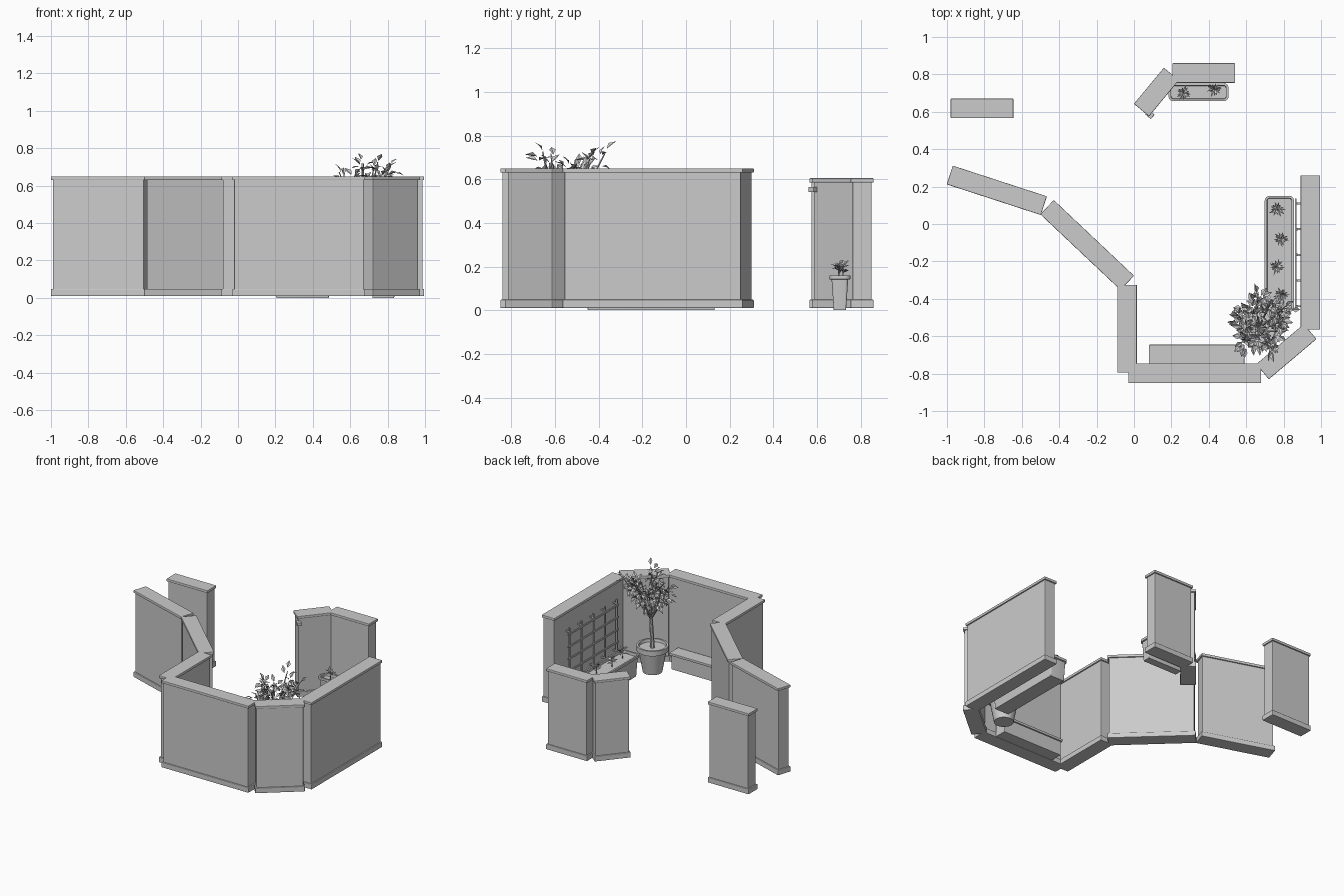
import bpy, bmesh, math, random
from mathutils import Vector, Matrix

random.seed(7)
if "Cube" in bpy.data.objects:
    bpy.data.objects.remove(bpy.data.objects["Cube"])

grey = bpy.data.materials.new("plain_grey")
grey.use_nodes = True
colour = (0.6, 0.6, 0.6, 1)
grey.diffuse_color = colour
grey.node_tree.nodes["Principled BSDF"].inputs["Base Color"].default_value = colour


def finish(bm, name, smooth=False, bevel=0):
    mesh = bpy.data.meshes.new(name)
    bm.to_mesh(mesh)
    bm.free()
    mesh.materials.append(grey)
    obj = bpy.data.objects.new(name, mesh)
    bpy.context.scene.collection.objects.link(obj)
    if bevel:
        mod = obj.modifiers.new("soft_edges", 'BEVEL')
        mod.width, mod.segments = bevel, 2
    if smooth:
        bpy.ops.object.select_all(action='DESELECT')
        obj.select_set(True)
        bpy.context.view_layer.objects.active = obj
        bpy.ops.object.shade_smooth_by_angle(angle=math.radians(35))
    return obj


def box(bm, centre, size, turn=0):
    matrix = (Matrix.Translation(centre) @ Matrix.Rotation(turn, 4, 'Z')
              @ Matrix.Diagonal((*size, 1)))
    bmesh.ops.create_cube(bm, size=1, matrix=matrix)


def rod(bm, a, b, r1, r2, sides=8):
    a, b = Vector(a), Vector(b)
    turn = (b - a).to_track_quat('Z', 'Y').to_matrix().to_4x4()
    bmesh.ops.create_cone(bm, cap_ends=True, segments=sides, radius1=r1, radius2=r2,
                          depth=(b - a).length,
                          matrix=Matrix.Translation((a + b) / 2) @ turn)


def leaf(bm, root, direction, length, width):
    # Folded pointed leaf: two halves meeting at the midrib
    d = direction.normalized()
    side = d.cross(Vector((0, 0, 1)))
    if side.length < 0.01:
        side = Vector((1, 0, 0))
    side.normalize()
    side = Matrix.Rotation(random.uniform(-0.7, 0.7), 3, d) @ side
    up = side.cross(d)
    mid = root + d * length * 0.45
    base = bm.verts.new(root)
    rib = bm.verts.new(mid)
    tip = bm.verts.new(root + d * length - up * length * 0.15)
    for s in (-1, 1):
        edge = bm.verts.new(mid + side * s * width + up * width * 0.4)
        order = (base, rib, tip, edge)
        bm.faces.new(order if s < 0 else order[::-1])


def wall(name, a, b, height, thick=0.105):
    # Panel with a wider skirting and a coping
    a, b = Vector(a), Vector(b)
    run, (x, y) = (b - a), (a + b) / 2
    turn = math.atan2(run.y, run.x)
    bm = bmesh.new()
    for low, high, inset in ((0.01, 0.048, 0.0), (0.03, height - 0.01, 0.009),
                             (height - 0.02, height, 0.0)):
        box(bm, (x, y, (low + high) / 2),
            (run.length - 2 * inset, thick - 2 * inset, high - low), turn)
    finish(bm, name, bevel=0.004)


def vessel(name, x, y, hx, hy, radius, profile):
    # Rounded rectangle rings lofted through (inset, height) pairs
    bm = bmesh.new()
    rings = []
    for inset, z in profile:
        r = max(radius - inset, 0.004)
        ring = []
        for k, (sx, sy) in enumerate(((1, 1), (-1, 1), (-1, -1), (1, -1))):
            for j in range(7):
                t = (k + j / 6.2) * math.pi / 2
                ring.append(bm.verts.new((
                    x + sx * (hx - inset - r) + r * math.cos(t),
                    y + sy * (hy - inset - r) + r * math.sin(t), z)))
        rings.append(ring)
    n = len(rings[0])
    for low, high in zip(rings, rings[1:]):
        for i in range(n):
            bm.faces.new((low[i], low[(i + 1) % n], high[(i + 1) % n], high[i]))
    bm.faces.new(rings[0][::-1])
    bm.faces.new(rings[-1])
    finish(bm, name, smooth=True)


def seedling(name, x, y, z, height=0.1):
    bm = bmesh.new()
    rod(bm, (x, y, z), (x, y, z + height * 0.7), 0.003, 0.002, 6)
    for i in range(14):
        t = i * 2.4
        root = Vector((x, y, z + height * random.uniform(0.25, 0.7)))
        aim = Vector((math.cos(t), math.sin(t), random.uniform(0.1, 1.1)))
        leaf(bm, root, aim, random.uniform(0.035, 0.05), 0.008)
    finish(bm, name)


# Enclosing walls
TALL, LOW = 0.65, 0.605
wall("right_outer_wall", (-0.985, 0.262), (-0.482, 0.098), TALL)
wall("right_diagonal_wall", (-0.465, 0.09), (-0.036, -0.315), TALL)
wall("right_inner_wall", (-0.037, -0.325), (-0.037, -0.795), TALL)
wall("front_wall", (-0.03, -0.798), (0.68, -0.798), TALL)
wall("front_corner_wall", (0.687, -0.79), (0.942, -0.575), TALL)
wall("left_wall", (0.943, -0.565), (0.943, 0.26), TALL)
wall("back_wall", (0.205, 0.807), (0.54, 0.807), LOW)
wall("back_angled_wall", (0.04, 0.609), (0.2, 0.802), LOW)
wall("back_free_wall", (-0.98, 0.618), (-0.645, 0.618), LOW)

# Small fitting on the angled wall
bm = bmesh.new()
box(bm, (0.085, 0.585, 0.553), (0.03, 0.04, 0.025), math.radians(50))
finish(bm, "wall_fitting", bevel=0.003)

# Low bench against the front wall
bm = bmesh.new()
box(bm, (0.335, -0.7, 0.063), (0.49, 0.09, 0.106))
box(bm, (0.335, -0.697, 0.123), (0.51, 0.104, 0.018))
finish(bm, "bench", bevel=0.003)

# Planters with rims and sunken soil
trough = ((0.02, 0), (0.01, 0.14), (0, 0.142), (0, 0.16), (0.012, 0.16), (0.014, 0.14))
vessel("side_planter", 0.777, -0.16, 0.078, 0.31, 0.025, trough)
vessel("back_planter", 0.345, 0.705, 0.16, 0.048, 0.025, trough)
for i, y in enumerate((0.08, -0.08, -0.23, -0.38)):
    seedling(f"side_seedling_{i}", 0.765 + 0.02 * (i % 2), y, 0.14)
for i, (x, y) in enumerate(((0.265, 0.7), (0.43, 0.72))):
    seedling(f"back_seedling_{i}", x, y, 0.14)

# Trellis on the left wall
bm = bmesh.new()
for i in range(5):
    y = 0.11 - i * 0.1375
    box(bm, (0.872, y, 0.32), (0.01, 0.012, 0.42))
    for z in (0.15, 0.5):
        box(bm, (0.887, y, z), (0.03, 0.01, 0.01))
for i in range(4):
    box(bm, (0.864, -0.155, 0.22 + i * 0.09), (0.008, 0.585, 0.012))
finish(bm, "trellis")

# Round tree pot
px, py = 0.665, -0.56
vessel("tree_pot", px, py, 0.108, 0.108, 0.108,
       ((0.042, 0.01), (0.014, 0.165), (0, 0.168), (0, 0.205), (0.014, 0.205), (0.018, 0.185)))

# Trunk and spreading branches, with leaves gathered along them
wood, foliage = bmesh.new(), bmesh.new()
fork = Vector((px + 0.005, py + 0.01, 0.4))
rod(wood, (px, py, 0.18), fork, 0.016, 0.012)
count = 11
for i in range(count):
    t = i * math.tau / count
    reach = 0.15 if i % 2 else 0.1
    out = Vector((math.cos(t), math.sin(t), 0))
    elbow = fork + out * reach * 0.45 + Vector((0, 0, 0.1))
    end = (Vector((0.685, -0.52, 0)) + out * reach
           + Vector((0, 0, random.uniform(0.6, 0.73))))
    rod(wood, fork, elbow, 0.008, 0.006, 6)
    rod(wood, elbow, end, 0.006, 0.003, 6)
    for j in range(20):
        spot = elbow.lerp(end, random.uniform(0.25, 1.0))
        spread = Vector([random.gauss(0, 1) for _ in range(3)]).normalized()
        spot += spread * random.uniform(0.01, 0.045)
        aim = out * 0.4 + spread + Vector((0, 0, -0.1))
        leaf(foliage, spot, aim, random.uniform(0.045, 0.06), 0.015)
finish(wood, "tree_branches", smooth=True)
finish(foliage, "tree_leaves")
